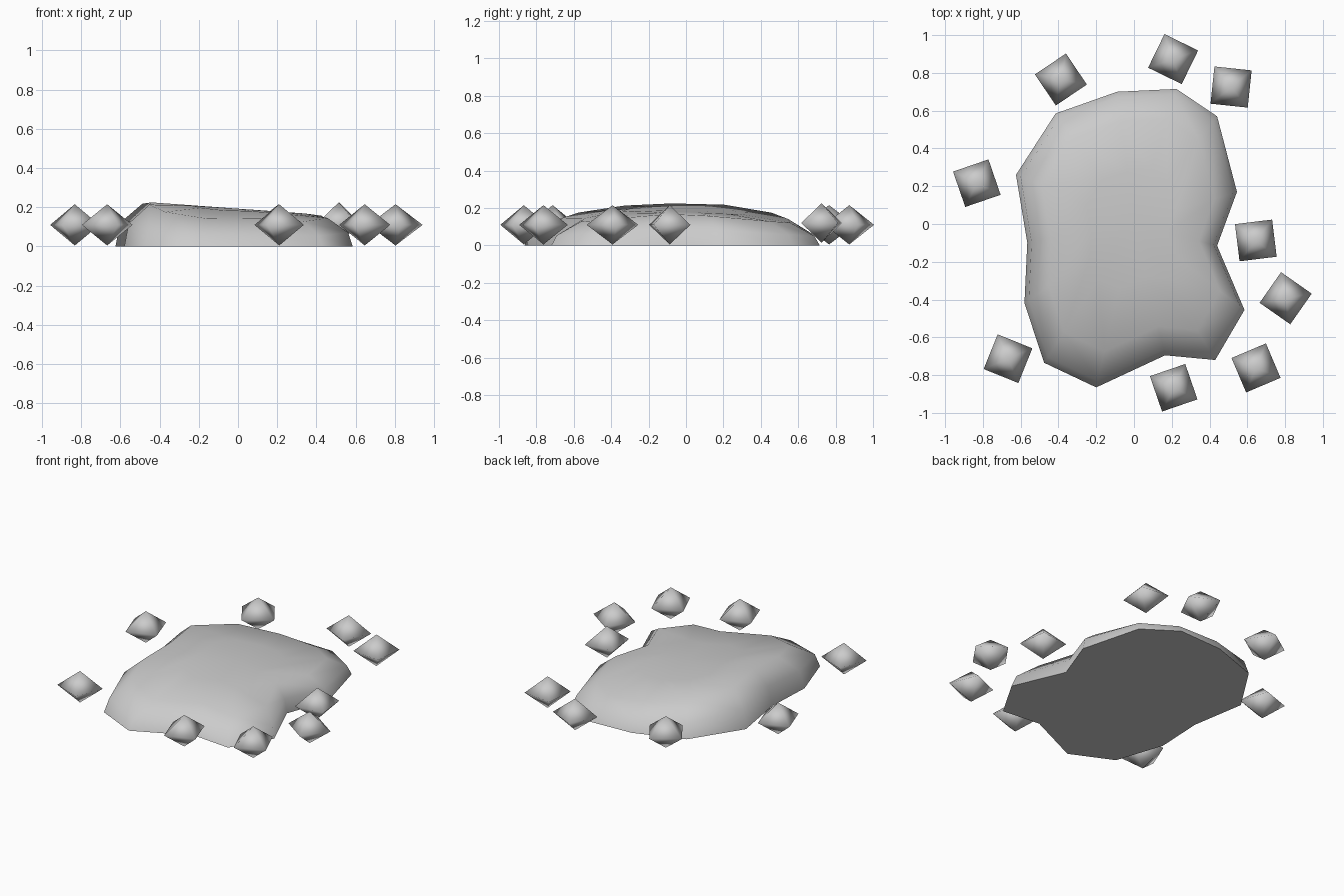
import bpy, bmesh, math
from mathutils import Matrix

cube = bpy.data.objects.get("Cube")
if cube:
    bpy.data.objects.remove(cube)

# One stone-grey colour for everything
stone = bpy.data.materials.new("stone_grey")
stone.use_nodes = True
grey = (0.6, 0.6, 0.6, 1)
stone.diffuse_color = grey
stone.node_tree.nodes["Principled BSDF"].inputs["Base Color"].default_value = grey


def add_object(name, bm):
    bmesh.ops.recalc_face_normals(bm, faces=bm.faces)
    for face in bm.faces:
        face.smooth = True
    mesh = bpy.data.meshes.new(name)
    bm.to_mesh(mesh)
    bm.free()
    mesh.materials.append(stone)
    obj = bpy.data.objects.new(name, mesh)
    bpy.context.collection.objects.link(obj)
    return obj


# Low irregular mound: rings of the ground outline shrinking towards the crown
outline = [(-.09, .70), (.225, .715), (.44, .57), (.545, .17), (.44, -.115),
           (.585, -.455), (.43, -.72), (.165, -.695), (-.2, -.865),
           (-.475, -.735), (-.58, -.42), (-.565, -.1), (-.625, .26), (-.415, .585)]


def crown_height(x, y):
    return .193 - .072 * x - .16 * (y + .05) ** 2


bm = bmesh.new()
rings = []
for shrink, rise in ((1, 0), (.96, .55), (.78, 1), (.4, 1)):
    ring = []
    for px, py in outline:
        x, y = px * shrink, py * shrink
        ring.append(bm.verts.new((x, y, rise * crown_height(x, y))))
    rings.append(ring)
count = len(outline)
for low, high in zip(rings, rings[1:]):
    for i in range(count):
        j = (i + 1) % count
        bm.faces.new((low[i], low[j], high[j], high[i]))
centre = bm.verts.new((0, 0, crown_height(0, 0)))
for i in range(count):
    bm.faces.new((rings[-1][i], rings[-1][(i + 1) % count], centre))
base = bm.faces.new(rings[0])
for edge in base.edges:
    edge.smooth = False
bmesh.ops.triangulate(bm, faces=[base])
mound = add_object("mound", bm)

# Ring of flattened eight-sided stones: x, y, z, turn in degrees
stones = [(.207, .873, .11, 19), (-.387, .765, .11, -11), (.514, .725, .12, 39),
          (-.832, .216, .11, -26), (.645, -.087, .11, 52), (.803, -.393, .11, 10),
          (-.667, -.713, .11, 23), (.21, -.867, .11, -26), (.646, -.762, .11, -22)]
for n, (x, y, z, turn) in enumerate(stones, 1):
    bm = bmesh.new()
    place = (Matrix.Translation((x, y, z))
             @ Matrix.Rotation(math.radians(turn), 4, "Z")
             @ Matrix.Diagonal((.14, .14, .105, 1)))
    bmesh.ops.create_uvsphere(bm, u_segments=4, v_segments=2, radius=1, matrix=place)
    add_object(f"border_stone_{n}", bm)
